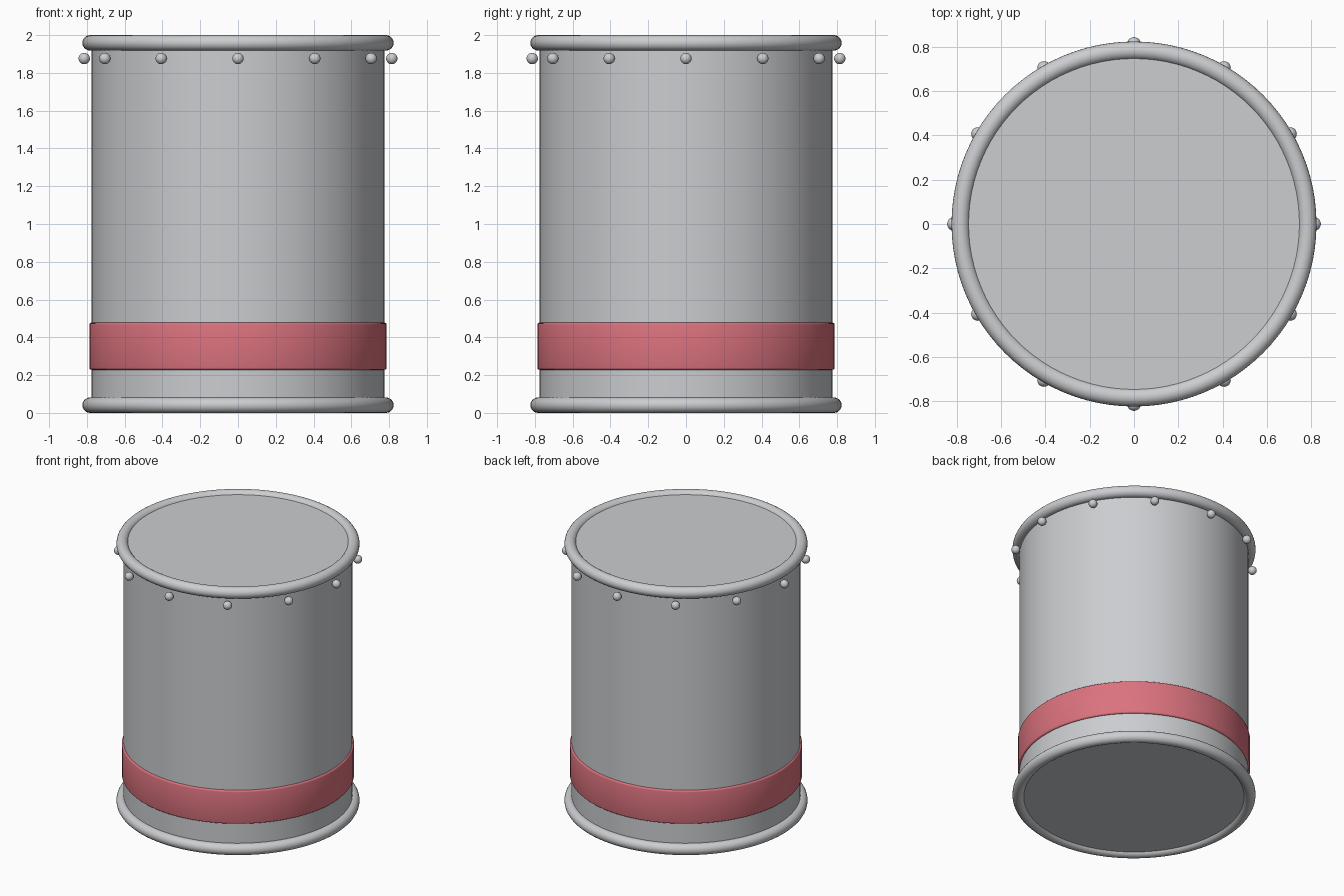
import bpy, math
from mathutils import Vector

cube = bpy.data.objects.get("Cube")
if cube:
    bpy.data.objects.remove(cube, do_unlink=True)


def make_material(name, color):
    mat = bpy.data.materials.new(name)
    mat.use_nodes = True
    mat.diffuse_color = color
    for node in mat.node_tree.nodes:
        if node.type == 'BSDF_PRINCIPLED':
            node.inputs["Base Color"].default_value = color
    return mat


grey = make_material("light grey", (0.6, 0.61, 0.63, 1))
red = make_material("soft red", (0.71, 0.17, 0.21, 1))

BODY_R = 0.775
RING_R, TUBE_R = 0.783, 0.041
HEIGHT = 2.0


def finish(name, mat):
    obj = bpy.context.object
    obj.name = name
    obj.data.name = name
    obj.data.materials.append(mat)
    bpy.ops.object.shade_smooth_by_angle(angle=math.radians(40))
    return obj


# Drum body with flat end caps, recessed inside the rims
bpy.ops.mesh.primitive_cylinder_add(vertices=96, radius=BODY_R, depth=HEIGHT - 0.045,
                                    location=(0, 0, HEIGHT / 2))
finish("body", grey)

# Rounded rims at both ends
for name, z in (("bottom_rim", TUBE_R), ("top_rim", HEIGHT - TUBE_R)):
    bpy.ops.mesh.primitive_torus_add(major_radius=RING_R, minor_radius=TUBE_R,
                                     major_segments=96, minor_segments=20,
                                     location=(0, 0, z))
    finish(name, grey)

# Painted band with softened edges
bpy.ops.mesh.primitive_cylinder_add(vertices=96, radius=0.787, depth=0.25,
                                    location=(0, 0, 0.353))
band = bpy.context.object
bevel = band.modifiers.new("soft edges", 'BEVEL')
bevel.width = 0.012
bevel.segments = 3
bevel.limit_method = 'ANGLE'
bpy.ops.object.modifier_apply(modifier=bevel.name)
finish("band", red)

# Ring of rivets under the top rim
RIVETS = 12
for i in range(RIVETS):
    angle = 2 * math.pi * i / RIVETS
    spot = Vector((math.cos(angle), math.sin(angle), 0)) * 0.814
    spot.z = 1.876
    bpy.ops.mesh.primitive_uv_sphere_add(segments=20, ring_count=12, radius=0.03,
                                         location=spot)
    finish(f"rivet_{i + 1}", grey)
